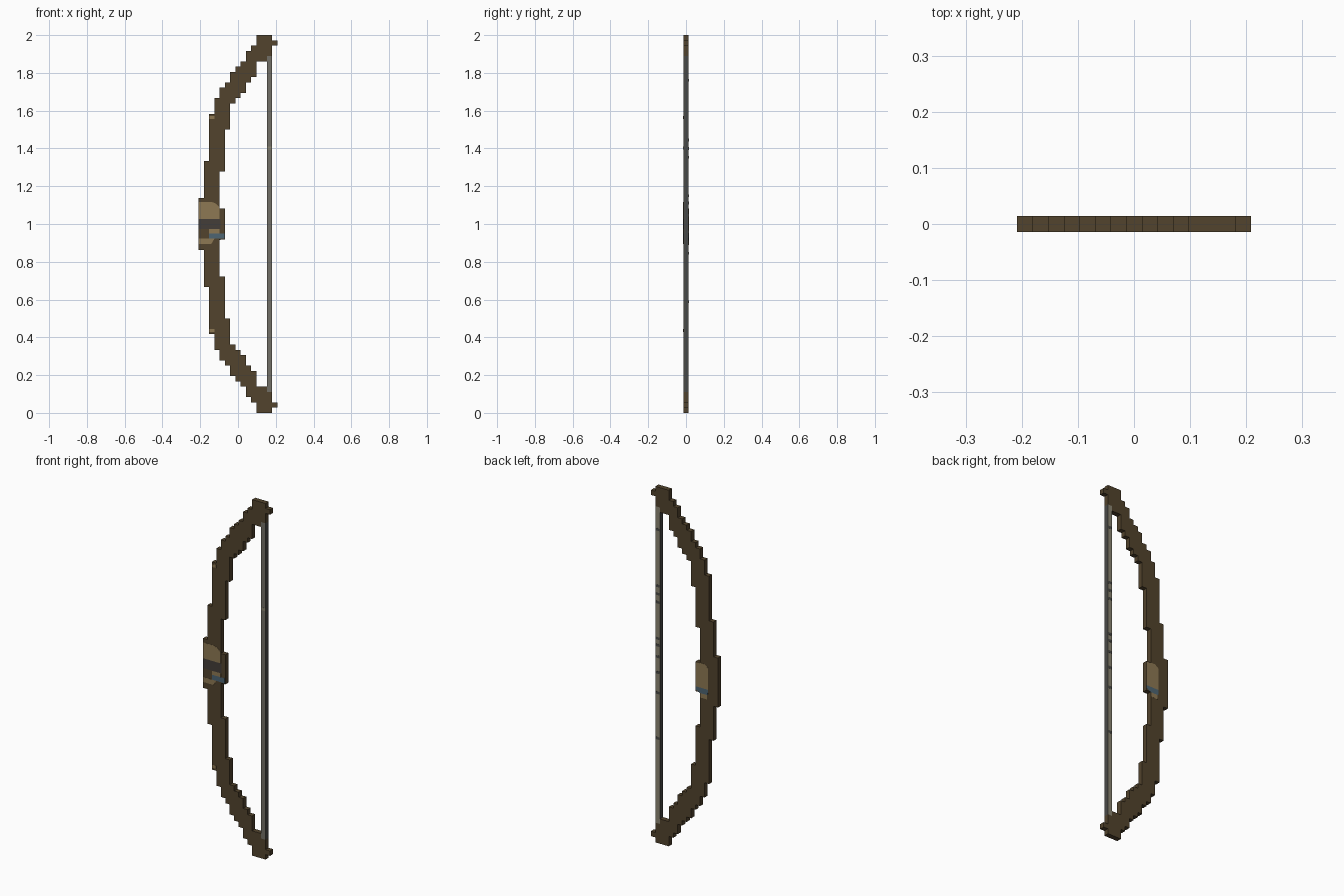
import bpy, bmesh

if "Cube" in bpy.data.objects:
    bpy.data.objects.remove(bpy.data.objects["Cube"], do_unlink=True)

U = 1 / 36      # one step of the stepped outline
ROWS = 72       # height in steps
HALF = U / 2    # half depth
SKIN = 0.0008   # how far painted plates stand out


def material(name, rgb):
    m = bpy.data.materials.new(name)
    m.use_nodes = True
    col = (*rgb, 1)
    m.diffuse_color = col
    bsdf = next(n for n in m.node_tree.nodes if n.type == 'BSDF_PRINCIPLED')
    bsdf.inputs["Base Color"].default_value = col
    bsdf.inputs["Roughness"].default_value = 0.9
    return m


wood = material("dark brown wood", (0.085, 0.057, 0.026))
tan = material("tan wrap", (0.27, 0.19, 0.088))
charcoal = material("charcoal wrap", (0.056, 0.048, 0.040))
blue = material("slate blue band", (0.075, 0.13, 0.17))
string_front = material("grey string", (0.17, 0.16, 0.135))
string_back = material("pale string", (0.26, 0.24, 0.17))
string_side = material("dark grey string", (0.068, 0.067, 0.062))


def prism(name, outline, y0, y1, mats):
    """Extrude an outline given in (column, row) steps from y0 to y1."""
    bm = bmesh.new()
    verts = [bm.verts.new(((c - 7.5) * U, y0, r * U)) for c, r in outline]
    face = bm.faces.new(verts)
    out = bmesh.ops.extrude_face_region(bm, geom=[face])["geom"]
    moved = [v for v in out if isinstance(v, bmesh.types.BMVert)]
    bmesh.ops.translate(bm, verts=moved, vec=(0, y1 - y0, 0))
    bmesh.ops.recalc_face_normals(bm, faces=bm.faces)
    me = bpy.data.meshes.new(name)
    bm.to_mesh(me)
    bm.free()
    for m in mats:
        me.materials.append(m)
    ob = bpy.data.objects.new(name, me)
    bpy.context.collection.objects.link(ob)
    return ob


def rect(c0, r0, c1, r1):
    return [(c0, r0), (c1, r0), (c1, r1), (c0, r1)]


def stairs(steps):
    """Stepped edge from the middle to the top, as (column, row) points."""
    pts, row = [], ROWS / 2
    for col, top in steps:
        if row > ROWS / 2:
            pts.append((col, row))
        pts.append((col, top))
        row = top
    return pts


def mirrored(pts):
    return [(c, ROWS - r) for c, r in reversed(pts)]


# Bow body: outer and inner stepped edges, mirrored about mid height
outer = stairs([(0, 41), (1, 48), (2, 57), (3, 60), (4, 62), (5, 63),
                (6, 65), (7, 66), (8, 67), (9, 69), (10, 70), (11, 72)])
inner = stairs([(5, 39), (4, 46), (5, 54), (6, 59), (7, 60), (8, 61),
                (9, 63), (10, 64), (11, 67), (13, 68), (14, 72)])
right_edge = mirrored(inner) + inner
left_edge = mirrored(outer) + outer
prism("bow_body", right_edge + left_edge[::-1], -HALF, HALF, [wood])

# String nocks at both tips
for name, row in (("lower_nock", 1), ("upper_nock", 70)):
    prism(name, rect(14, row, 15, row + 1), -HALF, HALF, [wood])

# Bowstring, coloured by face direction
string = prism("bowstring", rect(13, 4, 14, 68), -HALF, HALF,
               [string_front, string_back, string_side])
for p in string.data.polygons:
    p.material_index = 0 if p.normal.y < -0.5 else 1 if p.normal.y > 0.5 else 2


def plate(name, outline, mat, back=False):
    y = HALF if back else -HALF
    prism(name, outline, y - SKIN, y + SKIN, [mat])


# Grip wrap, front
plate("grip_wrap_front", [(0, 37), (4, 37), (4, 39.2), (3.3, 39.9),
                          (2.5, 40.2), (0, 40.2)], tan)
plate("grip_dark_front", rect(0, 35, 4.2, 37), charcoal)
plate("grip_patch_front", rect(2, 34.2, 4, 35), tan)
plate("grip_band_front", rect(2, 33.2, 4.9, 34.2), blue)
plate("grip_lower_front", [(0, 32.2), (2.4, 32.2), (3, 33.2), (0, 33.2)], tan)

# Grip wrap, back
plate("grip_wrap_back", [(2.2, 34), (5, 34), (5, 38.8), (4, 39), (3, 39),
                         (2.2, 38.4)], tan, True)
plate("grip_band_back", [(2.3, 32.9), (4, 32.9), (5, 33.4), (5, 34),
                         (2.2, 34)], blue, True)
plate("grip_lower_back", rect(2.4, 32, 4, 32.9), tan, True)

# Small bindings on the limbs
for name, row in (("lower_binding", 15.4), ("upper_binding", 56)):
    plate(name, rect(2, row, 3, row + 0.6), tan)

# Dark servings on the back of the string
for i, row in enumerate((21.2, 30.4, 34.5, 37.7, 40, 41.4, 48.7, 50.4, 52, 63.4)):
    plate(f"string_serving_{i + 1}", rect(13.1, row - 0.25, 13.9, row + 0.25),
          string_side, True)
plate("string_mark_front", rect(13, 50.2, 14, 50.8), string_back)
